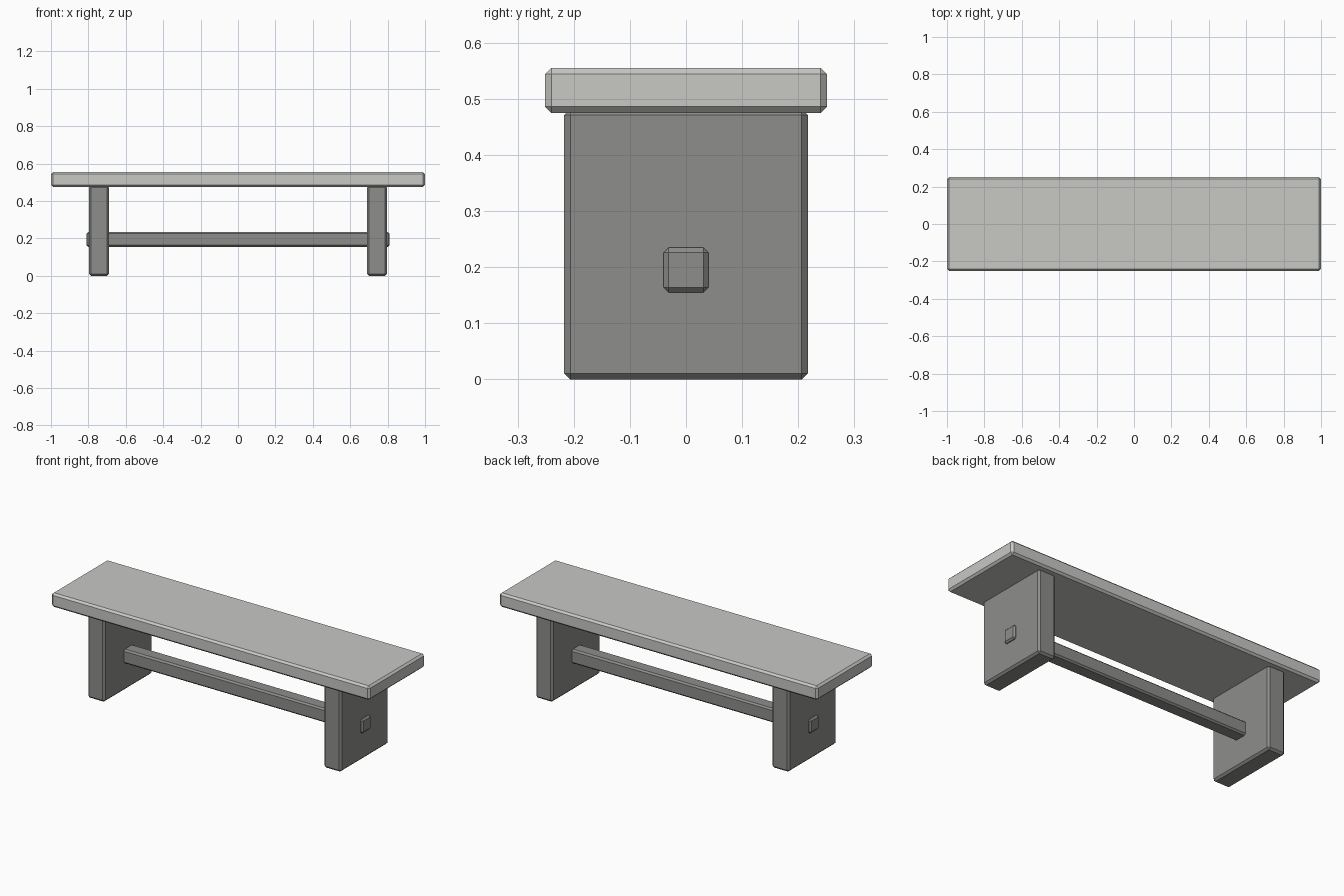
import bpy
import bmesh
from mathutils import Matrix, Vector

cube = bpy.data.objects.get("Cube")
if cube:
    bpy.data.objects.remove(cube, do_unlink=True)


def make_material(name, color):
    mat = bpy.data.materials.new(name)
    mat.use_nodes = True
    mat.diffuse_color = color
    mat.node_tree.nodes["Principled BSDF"].inputs["Base Color"].default_value = color
    return mat


def block(name, center, size, bevel, mat):
    """Flat-shaded box with chamfered edges."""
    bm = bmesh.new()
    matrix = Matrix.Translation(Vector(center)) @ Matrix.Diagonal((*size, 1))
    bmesh.ops.create_cube(bm, size=1, matrix=matrix)
    mesh = bpy.data.meshes.new(name)
    bm.to_mesh(mesh)
    bm.free()
    mesh.materials.append(mat)
    obj = bpy.data.objects.new(name, mesh)
    bpy.context.collection.objects.link(obj)
    chamfer = obj.modifiers.new("chamfer", 'BEVEL')
    chamfer.width = bevel
    chamfer.segments = 1
    return obj


light_stone = make_material("light grey", (0.58, 0.58, 0.56, 1))
dark_stone = make_material("dark grey", (0.27, 0.27, 0.26, 1))

# Seat slab
block("seat", (0, 0, 0.515), (2, 0.502, 0.08), 0.011, light_stone)

# Slab legs, their tops let into the seat
for side, name in ((1, "left_leg"), (-1, "right_leg")):
    block(name, (side * 0.743, 0, 0.241), (0.108, 0.434, 0.482), 0.011, dark_stone)

# Stretcher bar passing through both legs
block("stretcher", (0, 0, 0.195), (1.62, 0.08, 0.08), 0.009, dark_stone)
